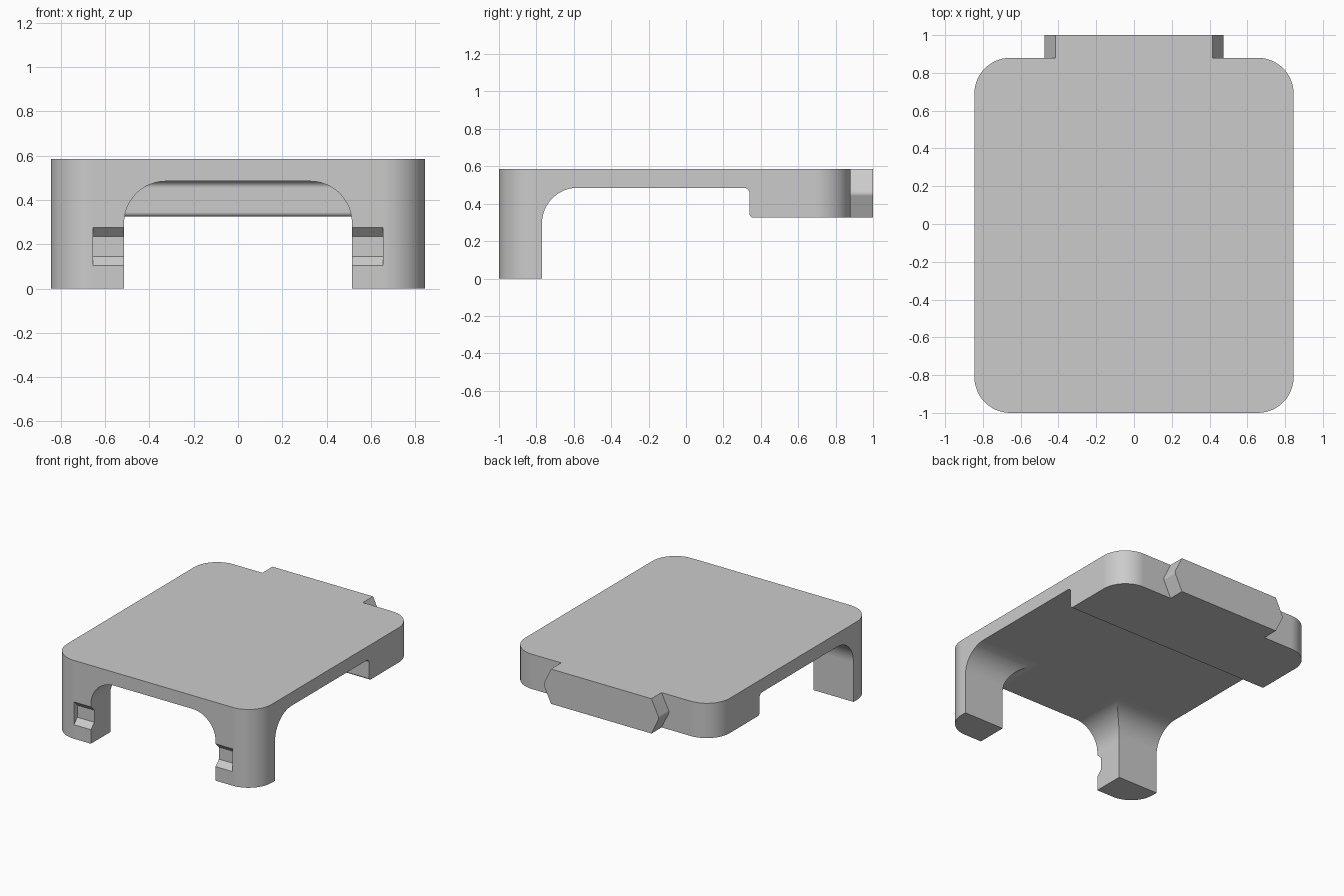
import bpy
import bmesh
import math
from mathutils import Vector

if "Cube" in bpy.data.objects:
    bpy.data.objects.remove(bpy.data.objects["Cube"], do_unlink=True)

TOP, ARCH, REAR = 0.585, 0.485, 0.325   # heights: deck, underside, rear block
SIDE, BACK, R = 0.845, 0.88, 0.19       # half width, rear wall, main radius

grey = bpy.data.materials.new("grey_plastic")
grey.use_nodes = True
grey.diffuse_color = (0.6, 0.6, 0.6, 1)
grey.node_tree.nodes["Principled BSDF"].inputs["Base Color"].default_value = (0.6, 0.6, 0.6, 1)


def fillet(corners, steps=12):
    """Round each (a, b, radius) corner of a polygon."""
    out = []
    for i, (a, b, r) in enumerate(corners):
        p = Vector((a, b))
        if not r:
            out.append(p)
            continue
        u = (Vector(corners[i - 1][:2]) - p).normalized()
        v = (Vector(corners[(i + 1) % len(corners)][:2]) - p).normalized()
        half = u.angle(v) / 2
        centre = p + (u + v).normalized() * (r / math.sin(half))
        start = p + u * (r / math.tan(half)) - centre
        end = p + v * (r / math.tan(half)) - centre
        sweep = math.pi - 2 * half
        for k in range(steps + 1):
            t = k / steps
            out.append(centre + (start * math.sin((1 - t) * sweep)
                                 + end * math.sin(t * sweep)) / math.sin(sweep))
    return out


def prism(name, corners, axis, lo, hi):
    """Extrude a rounded profile along the given axis."""
    place = {"x": lambda p, d: (d, p.x, p.y),
             "y": lambda p, d: (p.x, d, p.y),
             "z": lambda p, d: (p.x, p.y, d)}[axis]
    bm = bmesh.new()
    face = bm.faces.new([bm.verts.new(place(p, lo)) for p in fillet(corners)])
    shift = Vector(place(Vector((0, 0)), hi - lo))
    ext = bmesh.ops.extrude_face_region(bm, geom=[face], use_keep_orig=True)
    bmesh.ops.translate(bm, vec=shift,
                        verts=[g for g in ext["geom"] if isinstance(g, bmesh.types.BMVert)])
    bmesh.ops.recalc_face_normals(bm, faces=bm.faces)
    mesh = bpy.data.meshes.new(name)
    bm.to_mesh(mesh)
    bm.free()
    mesh.materials.append(grey)
    obj = bpy.data.objects.new(name, mesh)
    bpy.context.collection.objects.link(obj)
    return obj


def combine(target, tool, operation):
    bpy.context.view_layer.objects.active = target
    mod = target.modifiers.new(operation.lower(), "BOOLEAN")
    mod.operation, mod.solver, mod.object = operation, "EXACT", tool
    bpy.ops.object.modifier_apply(modifier=mod.name)
    bpy.data.objects.remove(tool, do_unlink=True)


# Rounded body, full height
body = prism("stand_body", [(-SIDE, -1, R), (SIDE, -1, R), (SIDE, BACK, R), (-SIDE, BACK, R)],
             "z", 0, TOP)

# Side opening and the space under the rear block
combine(body, prism("side_cutter", [
    (-0.77, -0.1, 0), (-0.77, ARCH, R), (0.34, ARCH, 0.03), (0.34, REAR, 0.02),
    (1.2, REAR, 0), (1.2, -0.1, 0)], "x", -1, 1), "DIFFERENCE")

# Front arch between the two legs
combine(body, prism("front_cutter", [
    (-0.515, -0.1, 0), (-0.515, ARCH, R), (0.515, ARCH, R), (0.515, -0.1, 0)],
    "y", -1.1, -0.3), "DIFFERENCE")

# Latch notches in the front of each leg, open on the inner side
for lo, hi in ((-0.655, -0.45), (0.45, 0.655)):
    combine(body, prism("notch_cutter", [
        (-1.04, 0.065, 0), (-0.96, 0.145, 0), (-0.96, 0.235, 0), (-1.04, 0.315, 0)],
        "x", lo, hi), "DIFFERENCE")

# Rear rail with pointed ends
MID = (TOP + REAR) / 2
combine(body, prism("rear_rail", [
    (-0.415, TOP, 0), (0.415, TOP, 0), (0.478, MID, 0.03),
    (0.415, REAR, 0), (-0.415, REAR, 0), (-0.478, MID, 0.03)],
    "y", 0.7, 1), "UNION")

# Smooth fillets, crisp edges
bpy.ops.object.select_all(action="DESELECT")
body.select_set(True)
bpy.context.view_layer.objects.active = body
bpy.ops.object.shade_smooth_by_angle(angle=math.radians(25))
weighted = body.modifiers.new("flat_face_normals", "WEIGHTED_NORMAL")
weighted.keep_sharp = True
